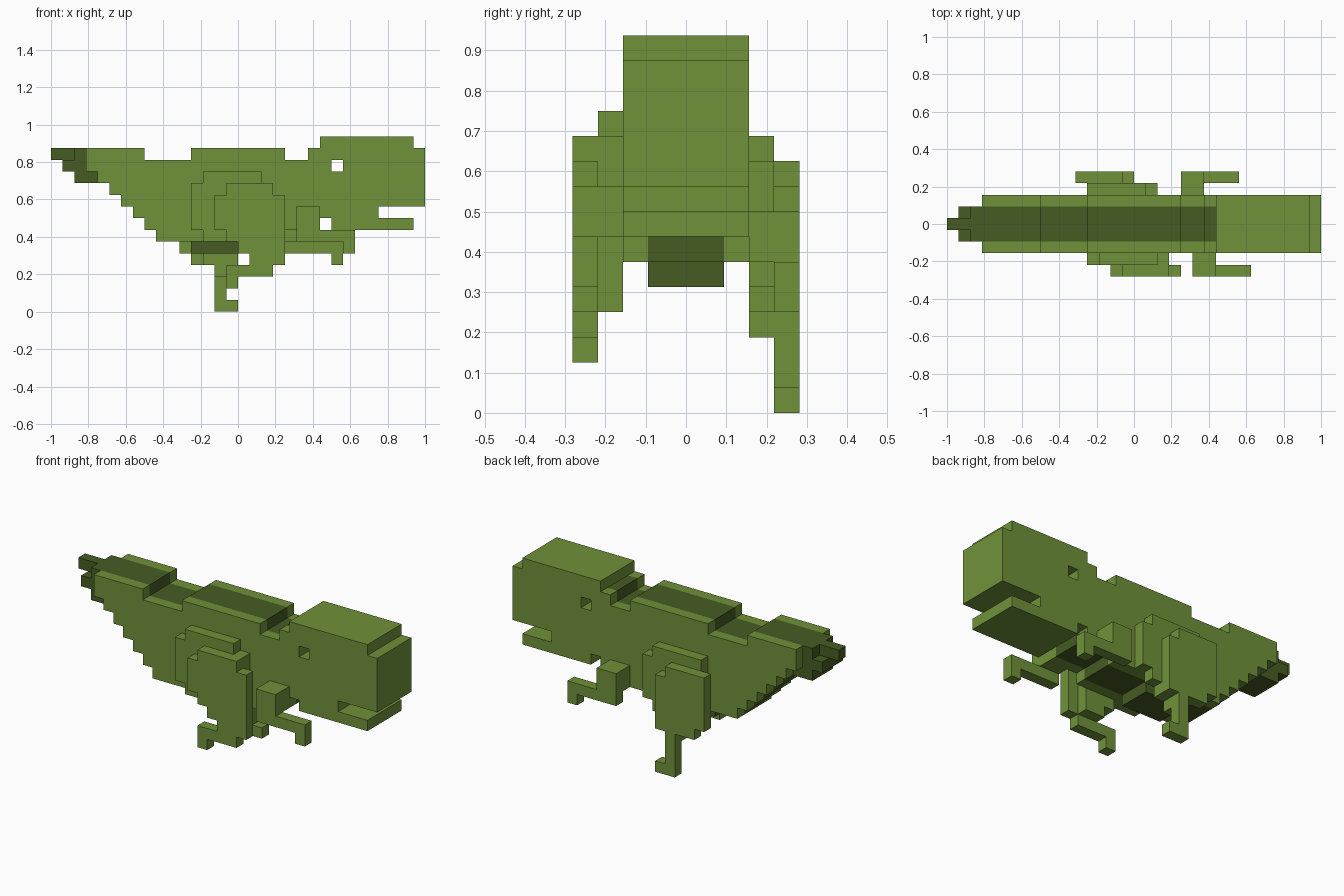
import bpy, bmesh, math
from mathutils import Vector

cube = bpy.data.objects.get("Cube")
if cube:
    bpy.data.objects.remove(cube, do_unlink=True)

U = 1 / 16  # block size


def material(name, rgb):
    m = bpy.data.materials.new(name)
    m.use_nodes = True
    m.diffuse_color = (*rgb, 1)
    m.node_tree.nodes["Principled BSDF"].inputs["Base Color"].default_value = (*rgb, 1)
    return m


light = material("leaf_green", (0.162, 0.287, 0.042))
dark = material("dark_olive", (0.061, 0.107, 0.017))

# Two axes spanning each face of a block, ordered so the normal points outward
DIRS = [(Vector(d), Vector(a), Vector(b)) for d, a, b in (
    ((1, 0, 0), (0, 1, 0), (0, 0, 1)), ((-1, 0, 0), (0, 0, 1), (0, 1, 0)),
    ((0, 1, 0), (0, 0, 1), (1, 0, 0)), ((0, -1, 0), (1, 0, 0), (0, 0, 1)),
    ((0, 0, 1), (1, 0, 0), (0, 1, 0)), ((0, 0, -1), (0, 1, 0), (1, 0, 0)))]


def cells_of(rows, y0, y1):
    """Rows are (z0, z1, x0, x1) in block units."""
    return {(x, y, z) for z0, z1, x0, x1 in rows
            for x in range(x0, x1) for y in range(y0, y1) for z in range(z0, z1)}


def build(name, mat, cells):
    """Outer skin of a set of blocks, with flat areas merged."""
    bm = bmesh.new()
    for c in cells:
        centre = Vector(c) + Vector((0.5, 0.5, 0.5))
        for d, a, b in DIRS:
            if tuple(int(v) for v in Vector(c) + d) in cells:
                continue
            corners = [centre + (d + a * s + b * t) / 2
                       for s, t in ((-1, -1), (1, -1), (1, 1), (-1, 1))]
            bm.faces.new([bm.verts.new(((p.x - 16) * U, (p.y - 4.5) * U, p.z * U))
                          for p in corners])
    bmesh.ops.remove_doubles(bm, verts=bm.verts[:], dist=0.001)
    bmesh.ops.dissolve_limit(bm, angle_limit=math.radians(1),
                             verts=bm.verts[:], edges=bm.edges[:])
    mesh = bpy.data.meshes.new(name)
    bm.to_mesh(mesh)
    bm.free()
    mesh.materials.append(mat)
    obj = bpy.data.objects.new(name, mesh)
    bpy.context.collection.objects.link(obj)
    return obj


# Body flanks: stepped belly, humped back
flank = [(13, 14, 3, 8), (13, 14, 12, 20), (13, 14, 22, 23), (12, 13, 3, 23),
         (11, 12, 4, 23), (10, 11, 5, 23), (9, 10, 6, 23), (8, 9, 7, 23),
         (7, 8, 8, 23), (6, 7, 9, 20)]
build("right_flank", light, cells_of(flank, 2, 3))
build("left_flank", light, cells_of(flank, 6, 7))

# Dark core: spine, belly and tail
core = [r for r in flank if r[0] < 11] + [
    (13, 14, 2, 8), (13, 14, 12, 20), (13, 14, 22, 23),
    (12, 13, 1, 23), (11, 12, 2, 23), (5, 6, 12, 16)]
tail_tip = [(13, 14, 0, 2)]
build("spine_and_tail", dark, cells_of(core, 3, 6) | cells_of(tail_tip, 4, 5))

# Head with jaw, eye socket passing right through
head = [(14, 15, 23, 31), (9, 14, 23, 32), (8, 9, 23, 28), (7, 8, 24, 31)]
socket = [(12, 13, 24, 25)]
build("head", light, cells_of(head, 2, 7) - cells_of(socket, 2, 7))

# Right leg, swung forward
right_thigh = [(11, 12, 13, 18), (7, 11, 12, 19), (6, 7, 13, 19),
               (5, 6, 16, 19), (4, 5, 17, 19)]
right_shin = [(10, 11, 15, 19), (7, 10, 14, 20), (6, 7, 15, 20), (5, 6, 16, 20),
              (4, 5, 17, 20), (3, 4, 15, 19), (2, 3, 15, 16)]
build("right_leg", light, cells_of(right_thigh, 1, 2) | cells_of(right_shin, 0, 1))

# Left leg, planted
left_thigh = [(10, 11, 12, 17), (6, 10, 12, 18), (5, 6, 12, 17),
              (4, 5, 13, 16), (3, 4, 14, 15)]
left_shin = [(9, 10, 11, 15), (5, 9, 11, 16), (4, 5, 12, 16),
             (1, 4, 14, 15), (0, 1, 14, 16)]
build("left_leg", light, cells_of(left_thigh, 7, 8) | cells_of(left_shin, 8, 9))


# Arms: shoulder block, forearm and claw
def arm(name, x, z, inner, outer):
    shoulder = [(z, z + 2, x, x + 2)]
    forearm = [(z - 1, z, x, x + 5), (z - 2, z - 1, x + 4, x + 5)]
    build(name, light, cells_of(shoulder, min(inner, outer), max(inner, outer) + 1)
          | cells_of(forearm, outer, outer + 1))


arm("right_arm", 21, 7, 1, 0)
arm("left_arm", 20, 6, 7, 8)
